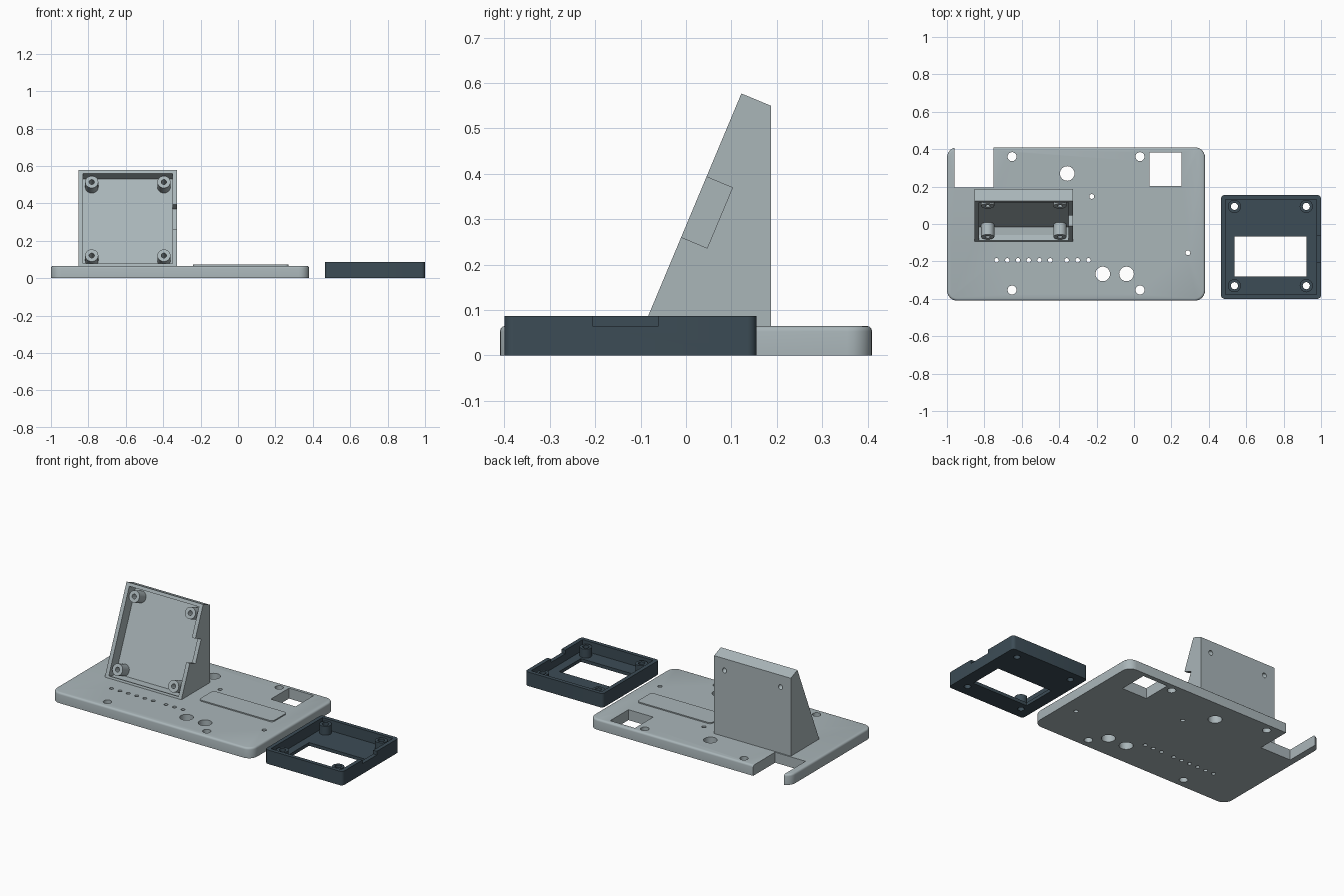
import bpy, bmesh, math
from mathutils import Matrix, Vector

cube = bpy.data.objects.get("Cube")
if cube:
    bpy.data.objects.remove(cube, do_unlink=True)


def material(name, rgb):
    m = bpy.data.materials.new(name)
    m.use_nodes = True
    m.diffuse_color = (*rgb, 1)
    m.node_tree.nodes["Principled BSDF"].inputs["Base Color"].default_value = (*rgb, 1)
    return m


light_grey = material("light grey plastic", (0.40, 0.465, 0.485))
dark_slate = material("dark slate plastic", (0.045, 0.072, 0.092))


def rect(x0, x1, y0, y1, r=0.0, steps=6):
    """Outline of a rectangle, with rounded corners if r is given."""
    if r == 0:
        return [(x0, y0), (x1, y0), (x1, y1), (x0, y1)]
    pts = []
    corners = [(x1 - r, y1 - r), (x0 + r, y1 - r), (x0 + r, y0 + r), (x1 - r, y0 + r)]
    for i, (cx, cy) in enumerate(corners):
        for k in range(steps + 1):
            a = math.pi / 2 * (i + k / steps)
            pts.append((cx + r * math.cos(a), cy + r * math.sin(a)))
    return pts


def circle(cx, cy, r, n=32):
    return [(cx + r * math.cos(2 * math.pi * k / n), cy + r * math.sin(2 * math.pi * k / n))
            for k in range(n)]


def prism(name, outlines, z0, z1, mat, frame=Matrix(), top_round=0.0):
    """Extrude one or more separate outlines from z0 to z1 in a frame."""
    bm = bmesh.new()
    for pts in outlines:
        face = bm.faces.new([bm.verts.new((x, y, z0)) for x, y in pts])
        grown = bmesh.ops.extrude_face_region(bm, geom=[face])["geom"]
        verts = [g for g in grown if isinstance(g, bmesh.types.BMVert)]
        bmesh.ops.translate(bm, verts=verts, vec=(0, 0, z1 - z0))
    if top_round:
        edges = [e for e in bm.edges if all(abs(v.co.z - z1) < 1e-6 for v in e.verts)]
        bmesh.ops.bevel(bm, geom=edges, offset=top_round, segments=3,
                        profile=0.5, affect="EDGES")
    bmesh.ops.recalc_face_normals(bm, faces=bm.faces)
    bm.transform(frame)
    mesh = bpy.data.meshes.new(name)
    bm.to_mesh(mesh)
    bm.free()
    ob = bpy.data.objects.new(name, mesh)
    bpy.context.collection.objects.link(ob)
    mesh.materials.append(mat)
    return ob


def cut(ob, outlines, z0, z1, frame=Matrix()):
    """Cut extruded outlines out of an object."""
    cutter = prism("cutter", outlines, z0, z1, ob.data.materials[0], frame)
    cutter.hide_render = True
    mod = ob.modifiers.new("cut", "BOOLEAN")
    mod.operation = "DIFFERENCE"
    mod.solver = "EXACT"
    mod.object = cutter
    bpy.context.view_layer.objects.active = ob
    bpy.ops.object.modifier_apply(modifier=mod.name)
    bpy.data.objects.remove(cutter, do_unlink=True)


def smooth(ob):
    bpy.ops.object.select_all(action="DESELECT")
    ob.select_set(True)
    bpy.context.view_layer.objects.active = ob
    bpy.ops.object.shade_smooth_by_angle(angle=math.radians(32))


# Base plate with rounded top edge, corner notch, window and holes
TOP = 0.065
plate = prism("base_plate", [rect(-1, 0.38, -0.41, 0.41, 0.055)], 0, TOP, light_grey,
              top_round=0.012)
cut(plate, [rect(-0.96, -0.75, 0.195, 0.5)], -0.1, 0.2)
holes = [rect(0.083, 0.254, 0.204, 0.383)]
holes += [circle(x, y, 0.024) for x in (-0.652, 0.032) for y in (-0.353, 0.36)]
holes += [circle(x, y, 0.039) for x, y in ((-0.357, 0.27), (-0.167, -0.267), (-0.04, -0.267))]
holes += [circle(x, y, 0.013, 20) for x, y in ((-0.226, 0.147), (0.288, -0.154))]
holes += [circle(-0.735 + 0.0574 * i, -0.194, 0.012, 20) for i in range(6)]
holes += [circle(-0.36 + 0.0585 * i, -0.194, 0.012, 20) for i in range(3)]
cut(plate, holes, -0.1, 0.2)
smooth(plate)

# Thin raised panel on the plate
panel = prism("raised_panel", [rect(-0.24, 0.27, -0.045, 0.098, 0.02)], TOP - 0.005, 0.072,
              light_grey)
smooth(panel)

# Leaning display tower: side profile extruded across x
side_frame = Matrix(((0, 0, 1, 0), (1, 0, 0, 0), (0, 1, 0, 0), (0, 0, 0, 1)))
profile = [(-0.0925, TOP - 0.005), (0.187, TOP - 0.005), (0.187, 0.55), (0.122, 0.577),
           (-0.0925, TOP)]
tower = prism("display_tower", [profile], -0.853, -0.325, light_grey, side_frame)

# Frame lying in the sloped face: x across, y up the slope, z outward
up = Vector((0, 0.2145, 0.512)).normalized()
out = Vector((1, 0, 0)).cross(up)
slope = Matrix.Translation((-0.589, -0.0925, TOP)) @ Matrix(
    (Vector((1, 0, 0)), up, out)).transposed().to_4x4()
DEPTH = 0.07
cut(tower, [rect(-0.24, 0.24, 0.013, 0.535)], -DEPTH, 0.1, slope)
cut(tower, [rect(0.2, 0.3, 0.212, 0.356)], -0.062, 0.1, slope)

# Screw posts in the tower; the upper bores run through the back
posts = [(x, y) for x in (-0.193, 0.193) for y in (0.061, 0.487)]
for x, y in posts:
    bore = [circle(x, y, 0.014, 20)]
    reach = -0.3 if y > 0.3 else -0.12
    cut(tower, bore, reach, 0.1, slope)
    post = prism("tower_post", [circle(x, y, 0.035)], -DEPTH - 0.002, 0, light_grey, slope)
    cut(post, bore, -0.2, 0.1, slope)
    smooth(post)
smooth(tower)

# Display cover: open tray with a window, cable notch and screw posts
cover = prism("display_cover", [rect(0.465, 1.0, -0.4, 0.155, 0.02)], 0, 0.087, dark_slate)
cut(cover, [rect(0.49, 0.975, -0.376, 0.131)], 0.02, 0.2)
cut(cover, [rect(0.95, 1.1, -0.205, -0.062)], 0.064, 0.2)
cover_posts = [(x, y) for x in (0.537, 0.921) for y in (-0.33, 0.094)]
bores = [circle(x, y, 0.019, 24) for x, y in cover_posts]
cut(cover, [rect(0.537, 0.921, -0.28, -0.068)] + bores, -0.1, 0.2)
smooth(cover)
for (x, y), bore in zip(cover_posts, bores):
    post = prism("cover_post", [circle(x, y, 0.035)], 0.018, 0.075, dark_slate)
    cut(post, [bore], -0.1, 0.2)
    smooth(post)
